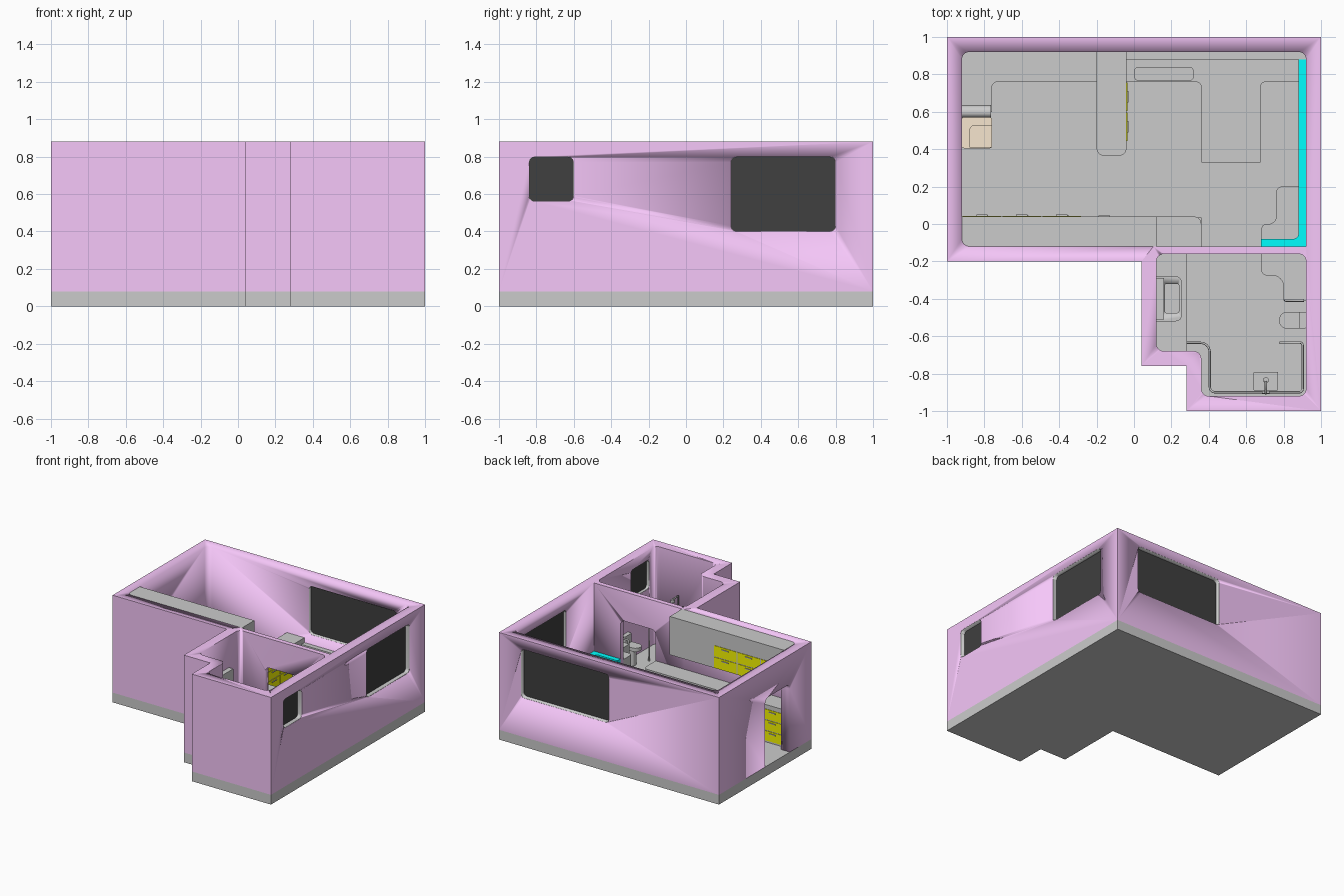
import bpy, bmesh
from math import sin, cos, pi
from mathutils import Vector

if "Cube" in bpy.data.objects:
    bpy.data.objects.remove(bpy.data.objects["Cube"])


def mat(name, r, g, b):
    m = bpy.data.materials.new(name)
    m.diffuse_color = (r, g, b, 1)
    m.use_nodes = True
    m.node_tree.nodes["Principled BSDF"].inputs["Base Color"].default_value = m.diffuse_color
    return m


PURPLE = mat("wall_purple", .92, .57, .95)
BLACK = mat("dark_glass", .05, .05, .05)
YELLOW = mat("cabinet_yellow", .95, .95, 0)
CYAN = mat("cyan_trim", 0, 1, 1)
TAN = mat("seat_tan", .93, .79, .62)


def rounded(pts, seg=6):
    """Right-angled outline; each point is (a, b) or (a, b, corner radius)."""
    out, n = [], len(pts)
    for i, p in enumerate(pts):
        c = Vector(p[:2])
        r = p[2] if len(p) > 2 else 0
        if r == 0:
            out.append(c)
            continue
        u = (Vector(pts[i - 1][:2]) - c).normalized()
        v = (Vector(pts[(i + 1) % n][:2]) - c).normalized()
        o = c + r * (u + v)
        for k in range(seg + 1):
            t = k / seg * pi / 2
            out.append(o - r * (v * cos(t) + u * sin(t)))
    return out


def finish(o, m=None):
    if m:
        o.data.materials.append(m)
    bpy.ops.object.select_all(action='DESELECT')
    o.select_set(True)
    bpy.context.view_layer.objects.active = o
    bpy.ops.object.shade_smooth_by_angle()
    return o


def prism(name, pts, h0, h1, m=None, axis='z'):
    """Extrude a rounded outline along an axis."""
    place = {'z': lambda a, b, h: (a, b, h), 'x': lambda a, b, h: (h, a, b),
             'y': lambda a, b, h: (a, h, b)}[axis]
    loop = rounded(pts)
    bm = bmesh.new()
    lo = [bm.verts.new(place(p.x, p.y, h0)) for p in loop]
    hi = [bm.verts.new(place(p.x, p.y, h1)) for p in loop]
    bm.faces.new(lo)
    bm.faces.new(hi)
    for i in range(len(lo)):
        j = (i + 1) % len(lo)
        bm.faces.new((lo[i], lo[j], hi[j], hi[i]))
    bmesh.ops.recalc_face_normals(bm, faces=bm.faces)
    me = bpy.data.meshes.new(name)
    bm.to_mesh(me)
    bm.free()
    o = bpy.data.objects.new(name, me)
    bpy.context.collection.objects.link(o)
    return finish(o, m)


def rect(a0, b0, a1, b1, r=0):
    return [(a0, b0, r), (a1, b0, r), (a1, b1, r), (a0, b1, r)]


def cut(target, cutter):
    mod = target.modifiers.new("cut", 'BOOLEAN')
    mod.operation, mod.solver, mod.object = 'DIFFERENCE', 'EXACT', cutter
    bpy.ops.object.select_all(action='DESELECT')
    bpy.context.view_layer.objects.active = target
    target.select_set(True)
    bpy.ops.object.modifier_apply(modifier=mod.name)
    bpy.data.objects.remove(cutter)


def tube(name, pts, r=.006):
    cu = bpy.data.curves.new(name, 'CURVE')
    cu.dimensions, cu.bevel_depth, cu.bevel_resolution, cu.use_fill_caps = '3D', r, 2, True
    s = cu.splines.new('POLY')
    s.points.add(len(pts) - 1)
    for q, p in zip(s.points, pts):
        q.co = (*p, 1)
    o = bpy.data.objects.new(name, cu)
    bpy.context.collection.objects.link(o)
    return o


# --- shell: floor slab and walls ---
OUT = [(-1, 1), (1, 1), (1, -1), (.28, -1), (.28, -.76), (.04, -.76), (.04, -.2), (-1, -.2)]
prism("floor_slab", OUT, 0, .08)
walls = prism("walls", OUT, .08, .88, PURPLE)
cut(walls, prism("room_cut", [(-.92, .92, .04), (.92, .92, .04), (.92, -.12), (-.92, -.12, .04)], 0, 1))
BATH = [(.12, -.16, .04), (.92, -.16, .04), (.92, -.92, .04), (.36, -.92, .04),
        (.36, -.68, .04), (.12, -.68, .04)]
cut(walls, prism("bath_cut", BATH, 0, 1))


def door(a, b):
    return [(a, 0), (b, 0), (b, .64, .04), (a, .64, .04)]


cut(walls, prism("entry_cut", door(.08, .4), -1.1, -.85, None, 'x'))
cut(walls, prism("bath_door_cut", door(.36, .68), -.18, -.1, None, 'y'))

# --- windows: reveal lining and dark pane ---
for name, axis, a, z0, b, z1 in (("side_window", 'x', .24, .4, .8, .8),
                                 ("bath_window", 'x', -.84, .56, -.6, .8),
                                 ("back_window", 'y', 0, .4, .8, .8)):
    cut(walls, prism("cut", rect(a, z0, b, z1, .03), .85, 1.1, None, axis))
    t = .003
    frame = prism(name + "_lining", rect(a, z0, b, z1, .03), .921, .999, None, axis)
    cut(frame, prism("cut", rect(a + t, z0 + t, b - t, z1 - t, .028), .85, 1.1, None, axis))
    prism(name + "_pane", rect(a, z0, b, z1, .03), .945, .965, BLACK, axis)


# --- cupboard fronts with handles ---
def fronts(name, axis, a0, a1, z0, z1, cols, rows, face):
    da, dz = (a1 - a0) / cols, (z1 - z0) / rows
    for i in range(cols):
        for j in range(rows):
            a, z = a0 + i * da, z0 + j * dz
            prism(name + "_front", rect(a + .004, z + .004, a + da - .004, z + dz - .004),
                  face, face + .004, YELLOW, axis)
            m = a + da / 2
            prism(name + "_handle", rect(m - .03, z + dz - .025, m + .03, z + dz - .018),
                  face + .004, face + .01, None, axis)


# --- kitchen along the front wall ---
prism("kitchen_cabinet", rect(-.92, -.12, .36, .035), .08, .36)
prism("kitchen_worktop", [(-.92, -.12), (.36, -.12), (.36, .04, .04), (-.92, .04)], .36, .39)
prism("overhead_cabinet", [(-.92, -.12, .04), (.12, -.12), (.12, .04), (-.92, .04)], .565, .88)
fronts("lower", 'y', -.92, -.05, .09, .355, 4, 3, .035)
fronts("upper", 'y', -.92, -.28, .565, .755, 3, 2, .04)

# --- island counter dividing the room ---
prism("divider_counter", [(-.2, .92), (-.2, .365, .04), (-.04, .365, .04), (-.04, .92)], .08, .36)
fronts("divider", 'x', .44, .76, .1, .34, 2, 3, -.04)

# --- left corner bench and entry seat ---
prism("corner_bench", [(-.92, .92, .04), (-.2, .92), (-.2, .76), (-.76, .76, .03), (-.76, .6), (-.92, .6)],
      .08, .24)
prism("entry_seat", rect(-.92, .405, -.76, .57, .01), .08, .2, TAN)
prism("entry_seat_back", [(.57, .08), (.57, .32, .025), (.635, .32, .035), (.635, .08)], -.92, -.765, None, 'x')
prism("entry_cushion", [(-.88, .41), (-.88, .53, .03), (-.76, .53), (-.76, .41)], .2, .215, TAN)

# --- sofa with chaise, back ledges and cyan trim ---
prism("sofa_seat", [(-.04, .88), (-.04, .76), (.36, .76, .03), (.36, .33), (.675, .33), (.675, .76, .03),
                    (.88, .76), (.88, .88)], .08, .22)
prism("back_ledge", [(-.04, .92), (-.04, .88), (.92, .88), (.92, .92, .04)], .08, .32)
prism("sofa_cushion", rect(0, .765, .32, .84, .025), .22, .29)
prism("cyan_ledge", [(.88, .88), (.88, -.08, .03), (.68, -.08), (.68, -.12), (.92, -.12), (.92, .88)],
      .08, .32, CYAN)
prism("corner_seat", [(.88, .2), (.88, -.08, .03), (.68, -.08), (.68, 0, .03), (.76, 0, .04),
                      (.76, .2, .03)], .08, .22)

# --- bathroom vanity and wall cabinet ---
prism("vanity", [(.12, -.16, .04), (.28, -.16), (.28, -.68), (.12, -.68, .04)], .08, .32)
wash = prism("wash_unit", [(.12, -.52), (.255, -.52, .03), (.255, -.28, .03), (.12, -.28)], .32, .4)
cut(wash, prism("basin_cut", rect(.165, -.475, .24, -.32, .01), .34, .5))
prism("mirror_cabinet", rect(.12, -.51, .16, -.29), .4, .62)
prism("corner_counter", [(.68, -.16), (.92, -.16, .04), (.92, -.41), (.8, -.41), (.8, -.275, .06), (.68, -.275, .03)],
      .08, .3)

# --- toilet ---
prism("toilet_base", rect(.82, -.545, .92, -.485, .02), .08, .21)
prism("toilet_seat", [(.775, -.56, .044), (.895, -.56, .01), (.895, -.47, .01), (.775, -.47, .044)], .21, .24)
prism("toilet_tank", rect(.885, -.56, .92, -.47, .008), .08, .31)

# --- shower: handrails, seat and riser ---
H = .385
rail = rounded([(.28, -.635), (.405, -.635, .05), (.405, -.9, .03), (.902, -.9, .02), (.902, -.634, .015),
                (.78, -.634)])
tube("shower_handrail", [(p.x, p.y, H) for p in rail] + [(.78, -.634, .08)])
tube("toilet_handrail", [(.91, -.408, .33), (.81, -.408, .33), (.81, -.408, .3)], .008)
prism("shower_seat", rect(.64, -.89, .77, -.79, .005), .2, .225)
tube("shower_riser", [(.705, -.905, .25), (.705, -.905, .53), (.705, -.84, .53)], .007)
prism("shower_head", rect(.69, -.85, .72, -.82, .014), .505, .525)
tube("shower_tap", [(.685, -.9, .4), (.725, -.9, .4)], .008)
